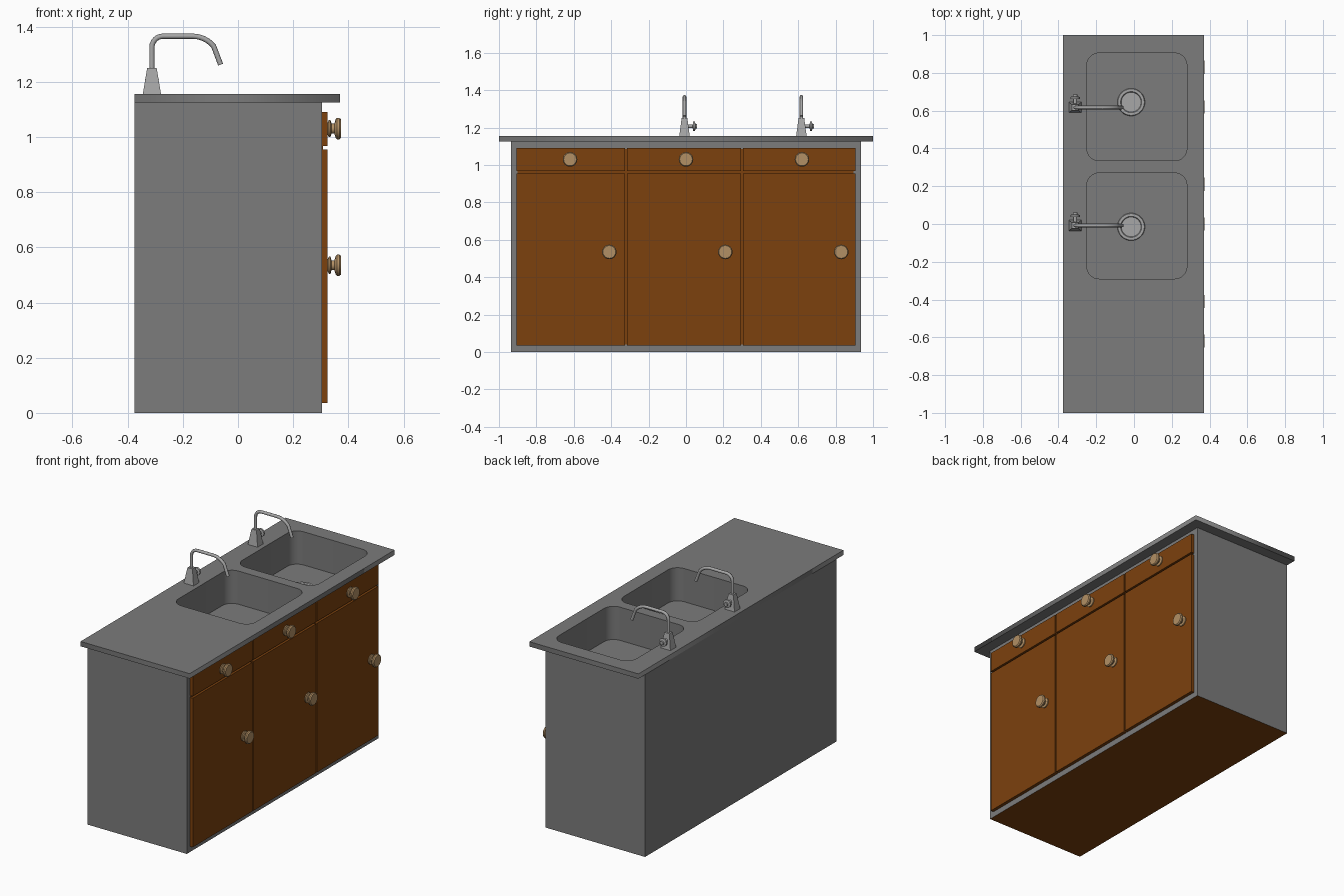
import bpy, bmesh, math
from mathutils import Matrix, Vector

if "Cube" in bpy.data.objects:
    bpy.data.objects.remove(bpy.data.objects["Cube"], do_unlink=True)


def material(name, rgb):
    m = bpy.data.materials.new(name)
    m.use_nodes = True
    color = (*rgb, 1)
    m.diffuse_color = color
    m.node_tree.nodes["Principled BSDF"].inputs["Base Color"].default_value = color
    return m


GREY = material("grey laminate", (0.2, 0.2, 0.2))
BROWN = material("brown wood", (0.2, 0.052, 0.004))
TAN = material("pale wood", (0.45, 0.28, 0.13))
STEEL = material("light steel", (0.39, 0.39, 0.39))


def add_object(name, bm, *mats, smooth=False):
    mesh = bpy.data.meshes.new(name)
    bm.to_mesh(mesh)
    bm.free()
    obj = bpy.data.objects.new(name, mesh)
    bpy.context.collection.objects.link(obj)
    for m in mats:
        mesh.materials.append(m)
    if smooth:
        bpy.ops.object.select_all(action="DESELECT")
        obj.select_set(True)
        bpy.context.view_layer.objects.active = obj
        bpy.ops.object.shade_smooth_by_angle(angle=math.radians(35))
    return obj


def box_mesh(lo, hi):
    bm = bmesh.new()
    lo, hi = Vector(lo), Vector(hi)
    size = Matrix.Diagonal((*(hi - lo), 1))
    bmesh.ops.create_cube(bm, size=1, matrix=Matrix.Translation((lo + hi) / 2) @ size)
    return bm


def lathe(name, profile, mat, origin, axis, steps=24):
    """Spin (radius, height) points about an axis through origin."""
    bm = bmesh.new()
    verts = [bm.verts.new((r, 0, h)) for r, h in profile]
    edges = [bm.edges.new(pair) for pair in zip(verts, verts[1:])]
    bmesh.ops.spin(bm, geom=verts + edges, cent=(0, 0, 0), axis=(0, 0, 1),
                   angle=math.tau, steps=steps, use_duplicate=False)
    bmesh.ops.remove_doubles(bm, verts=bm.verts, dist=0.0001)
    bmesh.ops.recalc_face_normals(bm, faces=bm.faces)
    turn = Vector((0, 0, 1)).rotation_difference(Vector(axis)).to_matrix().to_4x4()
    bm.transform(Matrix.Translation(origin) @ turn)
    return add_object(name, bm, mat, smooth=True)


def rounded_rect(x0, x1, y0, y1, r, steps=8):
    points = []
    corners = ((x1 - r, y1 - r), (x0 + r, y1 - r), (x0 + r, y0 + r), (x1 - r, y0 + r))
    for quarter, (cx, cy) in enumerate(corners):
        for i in range(steps + 1):
            a = (quarter + i / steps) * math.pi / 2
            points.append((cx + r * math.cos(a), cy + r * math.sin(a)))
    return points


def convert_curve(obj):
    bpy.ops.object.select_all(action="DESELECT")
    obj.select_set(True)
    bpy.context.view_layer.objects.active = obj
    bpy.ops.object.convert(target="MESH")


def add_spline(curve, points):
    s = curve.splines.new("POLY")
    s.points.add(len(points) - 1)
    for p, co in zip(s.points, points):
        p.co = (*co, 1)
    return s


TOP, UNDER, FLOOR = 1.155, 1.125, 0.95

# Cabinet: open under the worktop, brown underneath
bm = box_mesh((-0.375, -0.935, 0), (0.305, 0.935, UNDER))
bm.normal_update()
for f in list(bm.faces):
    if f.normal.z > 0.9:
        bm.faces.remove(f)
    elif f.normal.z < -0.9:
        f.material_index = 1
add_object("cabinet", bm, GREY, BROWN)
add_object("cabinet_front_backing", box_mesh((0.3, -0.9, 0.04), (0.308, 0.895, 1.085)), BROWN)

# Worktop with two sink openings
sinks = [rounded_rect(-0.25, 0.28, y0, y1, 0.065) for y0, y1 in ((-0.29, 0.27), (0.335, 0.905))]
curve = bpy.data.curves.new("worktop", "CURVE")
curve.dimensions = "2D"
curve.fill_mode = "BOTH"
curve.extrude = (TOP - UNDER) / 2
outline = [(-0.375, -1), (0.37, -1), (0.37, 1), (-0.375, 1)]
for loop in [outline] + sinks:
    add_spline(curve, [(x, y, 0) for x, y in loop]).use_cyclic_u = True
curve.materials.append(GREY)
worktop = bpy.data.objects.new("worktop", curve)
worktop.location.z = (TOP + UNDER) / 2
bpy.context.collection.objects.link(worktop)
convert_curve(worktop)

# Basins
for i, loop in enumerate(sinks):
    bm = bmesh.new()
    upper = [bm.verts.new((x, y, UNDER)) for x, y in loop]
    lower = [bm.verts.new((x, y, FLOOR)) for x, y in loop]
    for a in range(len(loop)):
        b = (a + 1) % len(loop)
        bm.faces.new((upper[b], upper[a], lower[a], lower[b]))
    bm.faces.new(lower)
    add_object(f"basin_{i + 1}", bm, GREY, smooth=True)

# Drains
DRAIN = [(0, 0.003), (0.052, 0.003), (0.056, 0.009), (0.07, 0.009), (0.073, 0)]
for i, y in enumerate((-0.015, 0.645)):
    lathe(f"drain_{i + 1}", DRAIN, STEEL, (-0.015, y, FLOOR), (0, 0, 1), 32)

# Doors and drawers with turned knobs
KNOB = [(0, 0), (0.022, 0), (0.031, 0.004), (0.031, 0.01), (0.018, 0.014), (0.018, 0.024),
        (0.034, 0.029), (0.039, 0.034), (0.039, 0.042), (0.034, 0.048), (0, 0.048)]
columns = ((-0.905, -0.325), (-0.315, 0.295), (0.305, 0.905))
for i, (y0, y1) in enumerate(columns):
    add_object(f"door_{i + 1}", box_mesh((0.305, y0, 0.035), (0.325, y1, 0.955)), BROWN)
    add_object(f"drawer_{i + 1}", box_mesh((0.305, y0, 0.967), (0.325, y1, 1.09)), BROWN)
    step = (i - 1) * 0.62
    lathe(f"drawer_knob_{i + 1}", KNOB, TAN, (0.325, step, 1.03), (1, 0, 0))
    lathe(f"door_knob_{i + 1}", KNOB, TAN, (0.325, step + 0.21, 0.535), (1, 0, 0))


def arc(cx, cz, r, start, end, steps=6):
    angles = [math.radians(start + (end - start) * i / steps) for i in range(steps + 1)]
    return [(cx + r * math.cos(a), 0, cz + r * math.sin(a)) for a in angles]


# Taps: tapered body, bent spout and side handle
HANDLE = [(0, 0), (0.01, 0), (0.01, 0.032), (0.025, 0.034), (0.025, 0.044),
          (0.012, 0.047), (0.012, 0.056), (0, 0.056)]
for i, y in enumerate((-0.008, 0.617)):
    x = -0.312
    bm = box_mesh((x - 0.033, y - 0.028, TOP), (x + 0.033, y + 0.028, 1.25))
    for v in bm.verts:
        if v.co.z > 1.2:
            v.co.x = x + (v.co.x - x) * 0.52
            v.co.y = y + (v.co.y - y) * 0.55
    add_object(f"tap_body_{i + 1}", bm, STEEL)

    path = [(x, 0, 1.24)] + arc(x + 0.04, 1.325, 0.04, 180, 90)
    path += arc(-0.165, 1.265, 0.1, 90, 40) + [(-0.063, 0, 1.262)]
    curve = bpy.data.curves.new("spout", "CURVE")
    curve.dimensions = "3D"
    curve.bevel_depth = 0.0095
    curve.bevel_resolution = 2
    curve.use_fill_caps = True
    add_spline(curve, path).use_smooth = True
    curve.materials.append(STEEL)
    spout = bpy.data.objects.new(f"tap_spout_{i + 1}", curve)
    spout.location.y = y
    bpy.context.collection.objects.link(spout)
    convert_curve(spout)
    bpy.ops.object.shade_smooth_by_angle(angle=math.radians(50))

    lathe(f"tap_handle_{i + 1}", HANDLE, STEEL, (x, y + 0.012, 1.207), (0, 1, 0), 12)
